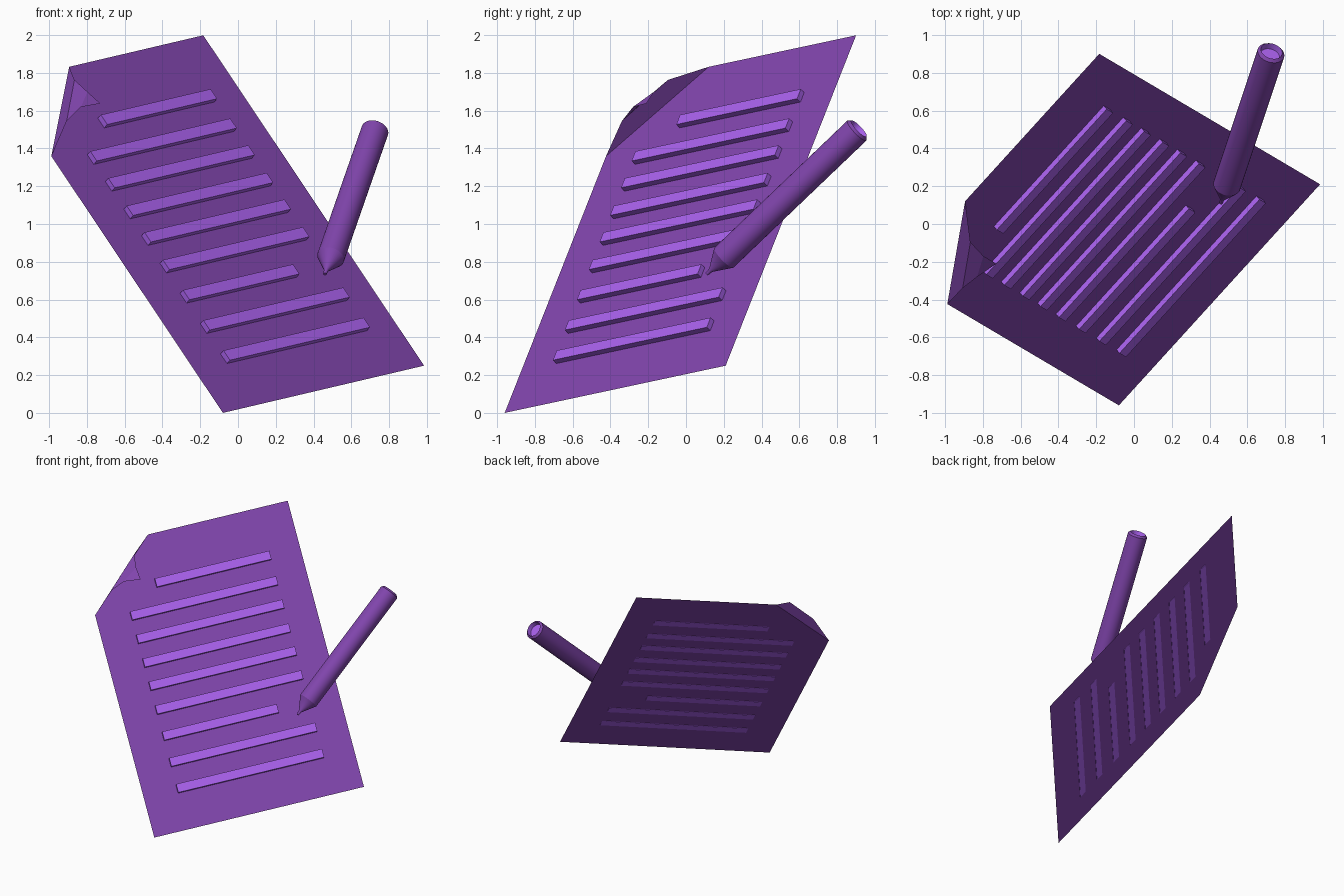
import bpy, bmesh, math
from mathutils import Matrix, Vector

if "Cube" in bpy.data.objects:
    bpy.data.objects.remove(bpy.data.objects["Cube"])

def material(name, rgb):
    m = bpy.data.materials.new(name)
    m.diffuse_color = (*rgb, 1)
    m.use_nodes = True
    m.node_tree.nodes["Principled BSDF"].inputs["Base Color"].default_value = m.diffuse_color
    return m

PURPLE = material("purple", (0.22, 0.06, 0.42))
LILAC = material("lilac", (0.40, 0.12, 0.85))

# Frame of the tilted sheet: u along its width, v along its height, n out of its face
U = Vector((1.065, 1.17, 0.25)).normalized()
N = U.cross(Vector((-1.165, 0.695, 1.75))).normalized()
V = N.cross(U)
SHEET = Matrix((U, V, N)).transposed().to_4x4()
SHEET.translation = (-0.08, -0.96, 0.0)

def make(name, bm, matrix, mats):
    me = bpy.data.meshes.new(name)
    bm.to_mesh(me)
    bm.free()
    me.transform(matrix)
    for m in mats:
        me.materials.append(m)
    ob = bpy.data.objects.new(name, me)
    bpy.context.collection.objects.link(ob)
    return ob

# Paper sheet with one cut corner, curling forward in three strips
bm = bmesh.new()
W, H = 1.602, 2.214
b, r, t, c1, c2, p1, p2, q1, q2, tip = [bm.verts.new(p) for p in (
    (0, 0, 0), (W, 0, 0), (W, H, 0), (0.534, H, 0), (0, 1.72, 0),
    (0.384, 2.077, 0.105), (0.144, 1.85, 0.102),
    (0.366, 1.968, 0.149), (0.25, 1.888, 0.151), (0.372, 1.87, 0.173))]
for f in ((b, r, t, c1, c2), (c2, c1, p1, p2), (p2, p1, q1, q2), (q2, q1, tip)):
    bm.faces.new(f)
make("paper_sheet", bm, SHEET, [PURPLE])

# Raised text lines: (left, right, height up the sheet)
L, R = 0.255, 1.37
LINES = [(L, R, 0.313), (L, R, 0.515), (L, 1.13, 0.718), (L, R, 0.92), (L, R, 1.105),
         (L, R, 1.283), (L, R, 1.468), (L, R, 1.648), (0.495, R, 1.845)]
for i, (x0, x1, y) in enumerate(LINES):
    bm = bmesh.new()
    bmesh.ops.create_cube(bm, size=1)
    bmesh.ops.scale(bm, vec=(x1 - x0, 0.065, 0.032), verts=bm.verts)
    bmesh.ops.translate(bm, vec=((x0 + x1) / 2, y, 0.014), verts=bm.verts)
    make(f"text_line_{i + 1}", bm, SHEET, [LILAC])

# Pen: lathed profile (radius, distance from tip) with a hollow end
tip_pos, end_pos = Vector((0.46, 0.11, 0.735)), Vector((0.725, 0.905, 1.495))
axis = end_pos - tip_pos
ln = axis.length
profile = [(0, 0), (0.009, 0.0), (0.012, 0.03), (0.073, 0.13),
           (0.073, ln), (0.058, ln + 0.015), (0.052, ln - 0.02), (0, ln - 0.02)]
bm = bmesh.new()
vs = [bm.verts.new((x, 0, z)) for x, z in profile]
es = [bm.edges.new(e) for e in zip(vs, vs[1:])]
bmesh.ops.spin(bm, geom=vs + es, cent=(0, 0, 0), axis=(0, 0, 1), angle=math.tau, steps=32)
bmesh.ops.remove_doubles(bm, verts=bm.verts, dist=1e-4)
bmesh.ops.recalc_face_normals(bm, faces=bm.faces)
for f in bm.faces:
    c = f.calc_center_median()
    f.material_index = int(c.z > ln - 0.03 and c.xy.length < 0.056)
pose = Matrix.Translation(tip_pos) @ axis.to_track_quat('Z', 'Y').to_matrix().to_4x4()
pen = make("pen", bm, pose, [PURPLE, LILAC])
bpy.context.view_layer.objects.active = pen
pen.select_set(True)
bpy.ops.object.shade_smooth_by_angle(angle=math.radians(30))
